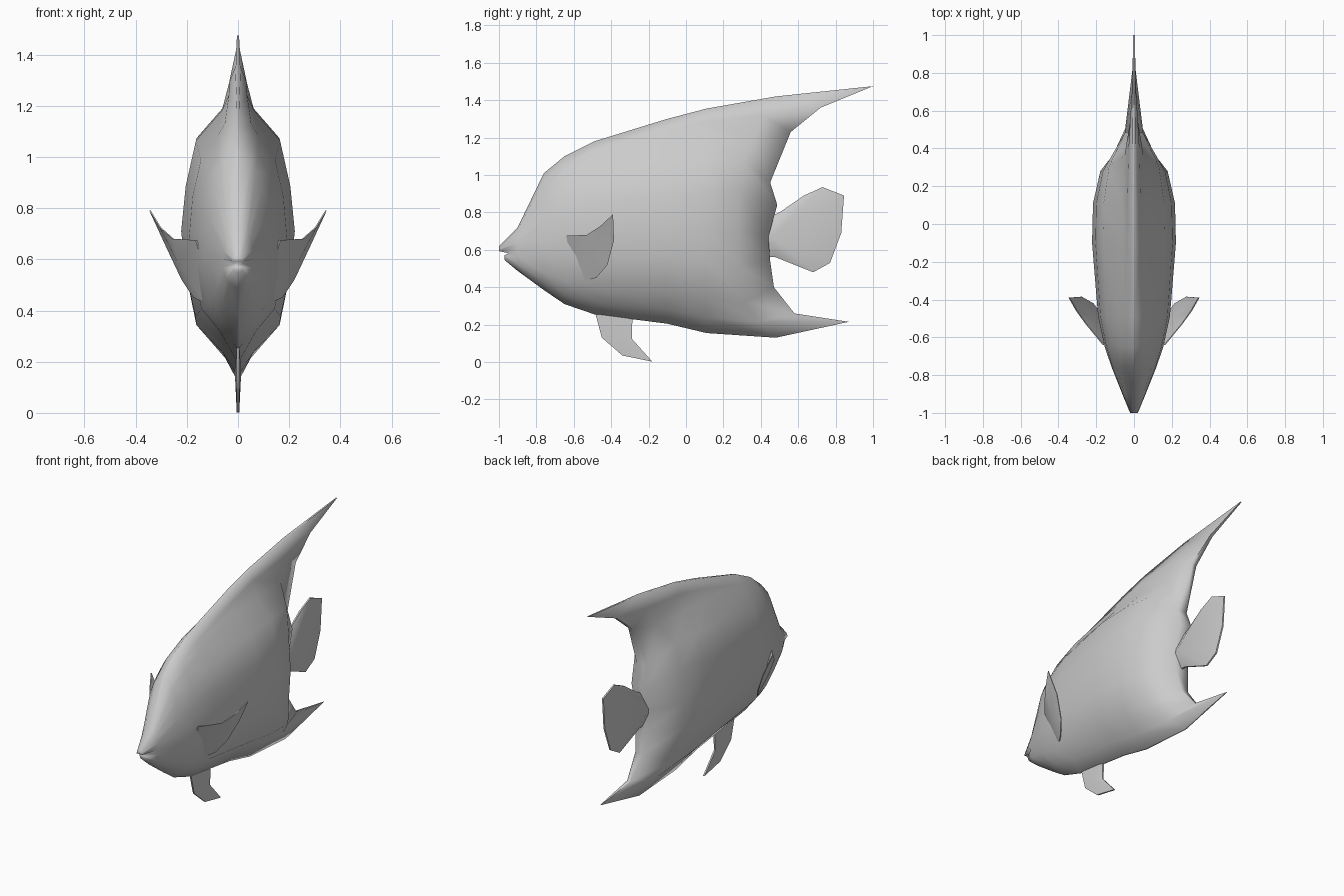
import bpy, math

cube = bpy.data.objects.get("Cube")
if cube:
    bpy.data.objects.remove(cube, do_unlink=True)

grey = bpy.data.materials.new("pale_grey")
grey.use_nodes = True
COLOUR = (0.6, 0.6, 0.6, 1)
grey.diffuse_color = COLOUR
grey.node_tree.nodes["Principled BSDF"].inputs["Base Color"].default_value = COLOUR


def make_object(name, verts, faces, angle):
    mesh = bpy.data.meshes.new(name)
    mesh.from_pydata(verts, [], faces)
    mesh.validate()
    mesh.materials.append(grey)
    obj = bpy.data.objects.new(name, mesh)
    bpy.context.collection.objects.link(obj)
    bpy.ops.object.select_all(action="DESELECT")
    obj.select_set(True)
    bpy.context.view_layer.objects.active = obj
    bpy.ops.object.mode_set(mode="EDIT")
    bpy.ops.mesh.select_all(action="SELECT")
    bpy.ops.mesh.remove_doubles(threshold=0.0005)
    bpy.ops.mesh.normals_make_consistent(inside=False)
    bpy.ops.object.mode_set(mode="OBJECT")
    bpy.ops.object.shade_smooth_by_angle(angle=math.radians(angle))
    return obj


# Section rows from top ridge to belly ridge: height fraction, width fraction, height limit
ROWS = [(1, .04, 2), (.9, .16, 1.32), (.8, .28, 1.19), (.6, .74, 1.075), (.3, .92, 2),
        (0, 1, 2), (-.3, .93, 2), (-.66, .75, 2), (-.85, .28, 2), (-1, .03, 2)]

# Body stations: y, bottom, middle, top, half width, roundness, ridge sweep
STATIONS = [(-.9, .487, .6, .72, .062, 1, 0), (-.76, .385, .65, 1.01, .118, .9, 0),
            (-.65, .31, .68, 1.1, .155, .7, 0), (-.49, .255, .7, 1.18, .19, .4, 0),
            (-.1, .205, .71, 1.3, .222, 0, 0), (.11, .155, .71, 1.355, .217, 0, 0),
            (.28, .13, .69, 1.42, .178, 0, .2)]

# Trailing edge running from dorsal tip to anal fin tip: y, z, half width
TRAILING = [(1, 1.475, .004), (.72, 1.36, .01), (.56, 1.23, .018), (.45, .96, .035),
            (.488, .84, .045), (.44, .67, .05), (.45, .54, .045), (.47, .4, .028),
            (.58, .26, .012), (.87, .215, .002)]


def lips():
    """Small open mouth with the upper lip furthest forward."""
    column = []
    for f, w, limit in ROWS:
        y = -1 if f > 0 else (-.95 if f == 0 else -.97)
        column.append((math.sqrt(1 - f * f) * .022, y, .582 + f * .037))
    return column


def section(y, bottom, middle, top, width, roundness, sweep):
    column = []
    for f, w, limit in ROWS:
        w += (math.sqrt(1 - f * f) - w) * roundness
        z = middle + f * (top - middle if f > 0 else middle - bottom)
        column.append((w * width, y + sweep * f ** 4, min(z, limit)))
    return column


# Body with the dorsal and anal fins drawn out of it
columns = [lips()] + [section(*s) for s in STATIONS]
columns.append([(x, y, z) for y, z, x in TRAILING])
n, total = len(ROWS), len(ROWS) * len(columns)
verts = [p for c in columns for p in c]
verts += [(-x, y, z) for x, y, z in verts]
faces = []
for c in range(len(columns) - 1):
    for side in (0, total):
        for r in range(n - 1):
            a = side + c * n + r
            faces.append((a, a + 1, a + n + 1, a + n))
    # Narrow strips along the top and belly ridges
    for a in (c * n, c * n + n - 1):
        faces.append((a, a + n, a + n + total, a + total))
# Close the mouth and the trailing edge
for start in (0, total - n):
    for a in range(start, start + n - 1):
        faces.append((a, a + 1, a + 1 + total, a + total))
make_object("body", verts, faces, 75)


# Fin: flat outline with a slightly swollen centre on both faces
def fin(name, outline, centre, thick, edge, place):
    count = len(outline)
    verts = [place(s * edge, y, z) for s in (1, -1) for y, z in outline]
    verts += [place(s * thick, *centre) for s in (1, -1)]
    faces = []
    for i in range(count):
        j = (i + 1) % count
        faces += [(i, j, 2 * count), (count + i, count + j, 2 * count + 1),
                  (i, j, count + j, count + i)]
    make_object(name, verts, faces, 40)


def upright(x, y, z):
    return (x, y, z)


fin("tail_fin", [(.36, .76), (.43, .77), (.5, .8), (.63, .89), (.73, .935), (.845, .89),
                 (.83, .69), (.77, .53), (.68, .48), (.48, .56), (.36, .57)],
    (.46, .67), .052, .005, upright)
fin("pelvic_fin", [(-.49, .28), (-.45, .13), (-.34, .035), (-.18, .002), (-.29, .125),
                   (-.285, .28)], (-.36, .15), .012, .005, upright)

# Pectoral fins flaring out from the flanks with a cupped bend
for name, side in (("left", 1), ("right", -1)):
    def flared(x, y, z, side=side):
        u, v = y + .64, z - .675
        return (side * (.163 + 1.03 * u - 2.08 * u * u + .46 * v + x), y, z)
    fin(name + "_pectoral_fin",
        [(-.64, .675), (-.53, .68), (-.46, .725), (-.39, .79), (-.385, .65), (-.42, .52),
         (-.48, .45), (-.55, .432), (-.6, .43)], (-.5, .58), .008, .003, flared)
